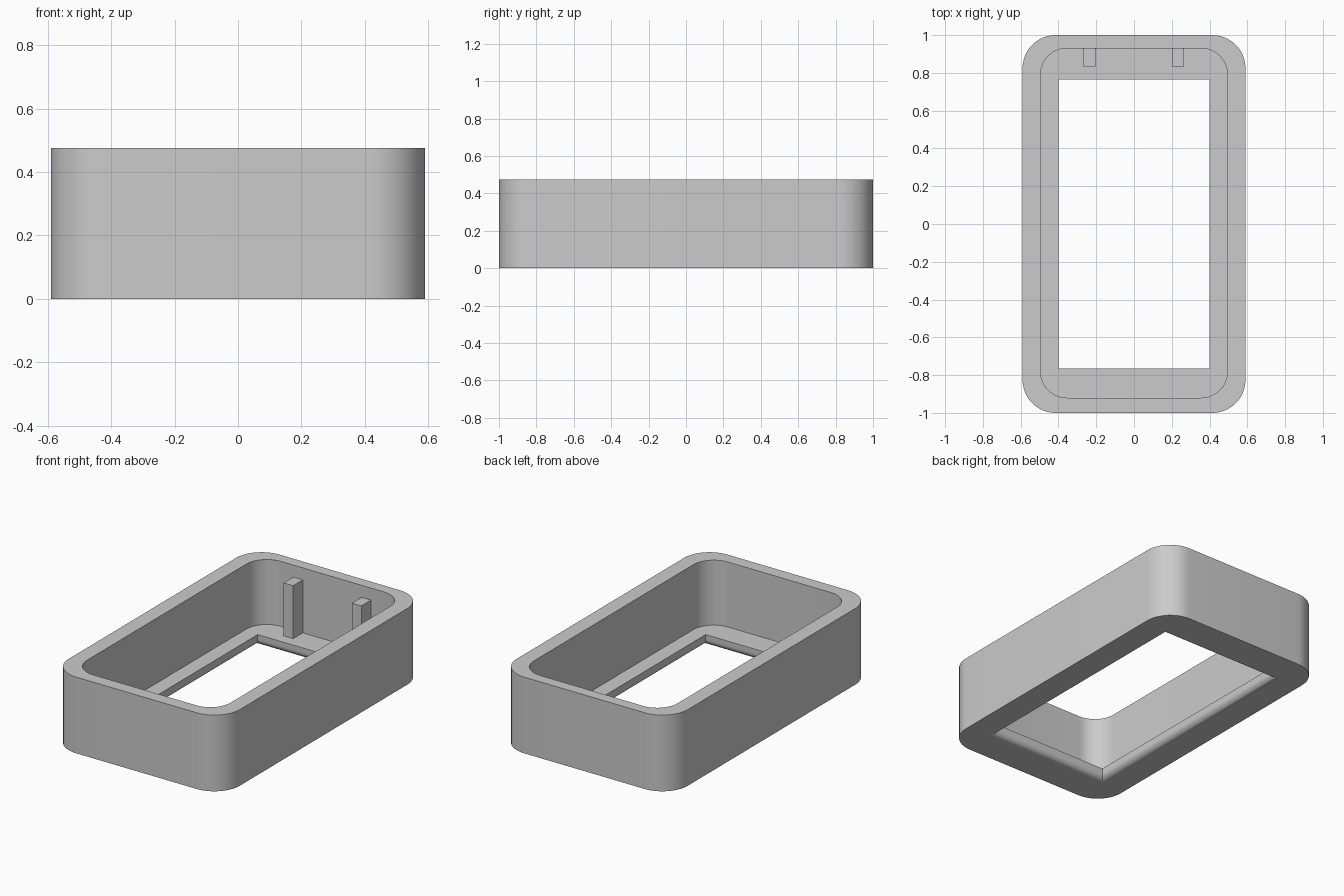
import bpy
import bmesh
from math import cos, sin, pi
from mathutils import Vector

cube = bpy.data.objects.get("Cube")
if cube:
    bpy.data.objects.remove(cube, do_unlink=True)

HEIGHT, LEDGE, FILLET = 0.475, 0.07, 0.04
ARC_STEPS, FILLET_STEPS = 12, 8

grey = bpy.data.materials.new("plain grey")
grey.use_nodes = True
colour = (0.6, 0.6, 0.6, 1)
grey.diffuse_color = colour
grey.node_tree.nodes["Principled BSDF"].inputs["Base Color"].default_value = colour


def rounded_ring(bm, half_x, y_min, y_max, radius, z):
    """Counter-clockwise rounded rectangle of vertices at height z."""
    ring = []
    corners = [(1, y_max, 1), (-1, y_max, 1), (-1, y_min, -1), (1, y_min, -1)]
    for i, (sx, y, sy) in enumerate(corners):
        cx, cy = sx * (half_x - radius), y - sy * radius
        for k in range(ARC_STEPS + 1):
            a = (i + k / ARC_STEPS) * pi / 2
            ring.append(bm.verts.new((cx + radius * cos(a), cy + radius * sin(a), z)))
    return ring


def finish(name, bm):
    bmesh.ops.recalc_face_normals(bm, faces=bm.faces)
    mesh = bpy.data.meshes.new(name)
    bm.to_mesh(mesh)
    bm.free()
    mesh.materials.append(grey)
    obj = bpy.data.objects.new(name, mesh)
    bpy.context.collection.objects.link(obj)
    return obj


# Case: one closed cross-section lofted around the frame
bm = bmesh.new()
sections = [
    (0.59, -1, 1, 0.175, 0),
    (0.59, -1, 1, 0.175, HEIGHT),
    (0.495, -0.92, 0.93, 0.14, HEIGHT),
    (0.495, -0.92, 0.93, 0.14, LEDGE),
    (0.4, -0.765, 0.765, 0, LEDGE),
]
# Rounded lower lip of the window, with mitred corners
for k in range(FILLET_STEPS + 1):
    a = k / FILLET_STEPS * pi / 2
    out = FILLET * (1 - cos(a))
    sections.append((0.4 + out, -0.765 - out, 0.765 + out, 0, FILLET * (1 - sin(a))))

rings = [rounded_ring(bm, *s) for s in sections]
for i, lower in enumerate(rings):
    upper = rings[(i + 1) % len(rings)]
    for j in range(len(lower)):
        n = (j + 1) % len(lower)
        bm.faces.new((lower[j], lower[n], upper[n], upper[j]))
bmesh.ops.remove_doubles(bm, verts=bm.verts, dist=0.0005)
case = finish("case", bm)

bpy.ops.object.select_all(action='DESELECT')
case.select_set(True)
bpy.context.view_layer.objects.active = case
bpy.ops.object.shade_smooth_by_angle(angle=pi / 6)
for face in case.data.polygons:
    if abs(face.normal.z) > 0.999:
        face.use_smooth = False

# Two square posts standing on the ledge against the back wall
for name, x in (("right_post", -0.237), ("left_post", 0.233)):
    bm = bmesh.new()
    bmesh.ops.create_cube(bm, size=1)
    bmesh.ops.scale(bm, vec=Vector((0.065, 0.1, 0.335)), verts=bm.verts)
    bmesh.ops.translate(bm, vec=Vector((x, 0.885, 0.2325)), verts=bm.verts)
    finish(name, bm)
